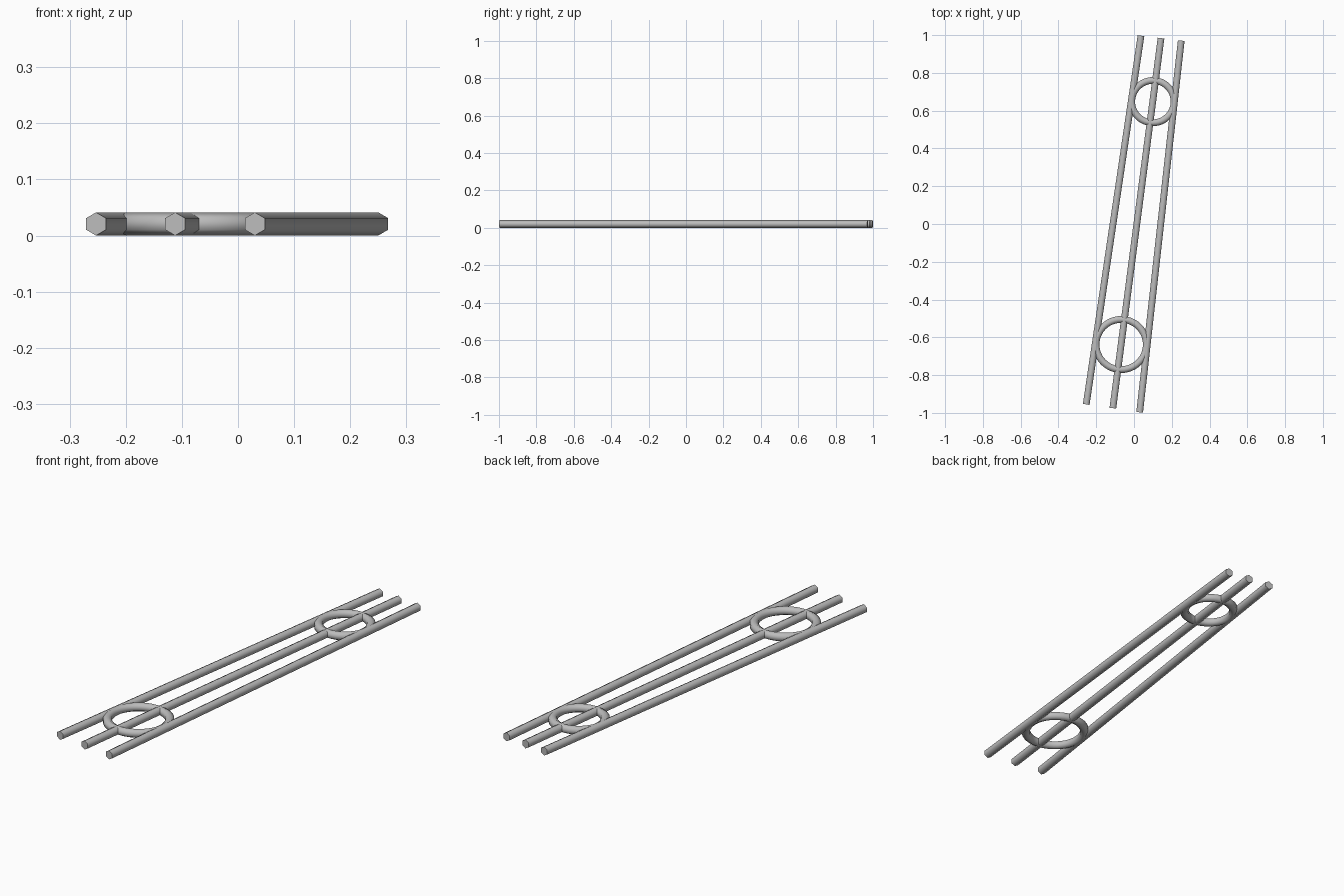
import bpy, bmesh, math
from mathutils import Vector, Matrix

if "Cube" in bpy.data.objects:
    bpy.data.objects.remove(bpy.data.objects["Cube"])

R = 0.0206  # radius of the hexagonal stock
steel = bpy.data.materials.new("grey steel")
steel.diffuse_color = (0.5, 0.5, 0.5, 1)
steel.use_nodes = True
steel.node_tree.nodes["Principled BSDF"].inputs["Base Color"].default_value = steel.diffuse_color


def finish(bm, name, angle):
    bmesh.ops.recalc_face_normals(bm, faces=bm.faces)
    mesh = bpy.data.meshes.new(name)
    bm.to_mesh(mesh)
    bm.free()
    mesh.materials.append(steel)
    obj = bpy.data.objects.new(name, mesh)
    bpy.context.collection.objects.link(obj)
    bpy.ops.object.select_all(action='DESELECT')
    obj.select_set(True)
    bpy.context.view_layer.objects.active = obj
    bpy.ops.object.shade_smooth_by_angle(angle=math.radians(angle))


def bar(name, start, end):
    # six-sided rod with a corner pointing up
    a, b = Vector((*start, R)), Vector((*end, R))
    d = (b - a).normalized()
    side = Vector((d.y, -d.x, 0))
    up = Vector((0, 0, 1))
    frame = Matrix((up, side, d)).transposed().to_4x4()
    bm = bmesh.new()
    bmesh.ops.create_cone(bm, cap_ends=True, segments=6, radius1=R, radius2=R,
                          depth=(b - a).length)
    # turn a corner of the section onto the local x axis
    v = bm.verts[:][0].co
    bmesh.ops.rotate(bm, verts=bm.verts,
                     matrix=Matrix.Rotation(-math.atan2(v.y, v.x), 3, 'Z'))
    bm.transform(Matrix.Translation((a + b) / 2) @ frame)
    finish(bm, name, 65)


def ring(name, centre, radius, steps=48):
    # the same hexagonal section spun around a vertical axis
    bm = bmesh.new()
    verts = [bm.verts.new((radius + R * math.sin(k * math.pi / 3), 0,
                           R * math.cos(k * math.pi / 3))) for k in range(6)]
    edges = [bm.edges.new((verts[k], verts[(k + 1) % 6])) for k in range(6)]
    bmesh.ops.spin(bm, geom=verts + edges, cent=(0, 0, 0), axis=(0, 0, 1),
                   angle=2 * math.pi, steps=steps)
    bmesh.ops.remove_doubles(bm, verts=bm.verts, dist=1e-4)
    bm.transform(Matrix.Translation((*centre, R)))
    finish(bm, name, 65)


# three bars spreading towards the front
bar("left_bar", (-0.253, -0.955), (0.037, 0.997))
bar("middle_bar", (-0.112, -0.975), (0.143, 0.984))
bar("right_bar", (0.030, -0.997), (0.250, 0.971))

# rings set between the bars
ring("back_ring", (0.100, 0.648), 0.112)
ring("front_ring", (-0.068, -0.638), 0.133)
